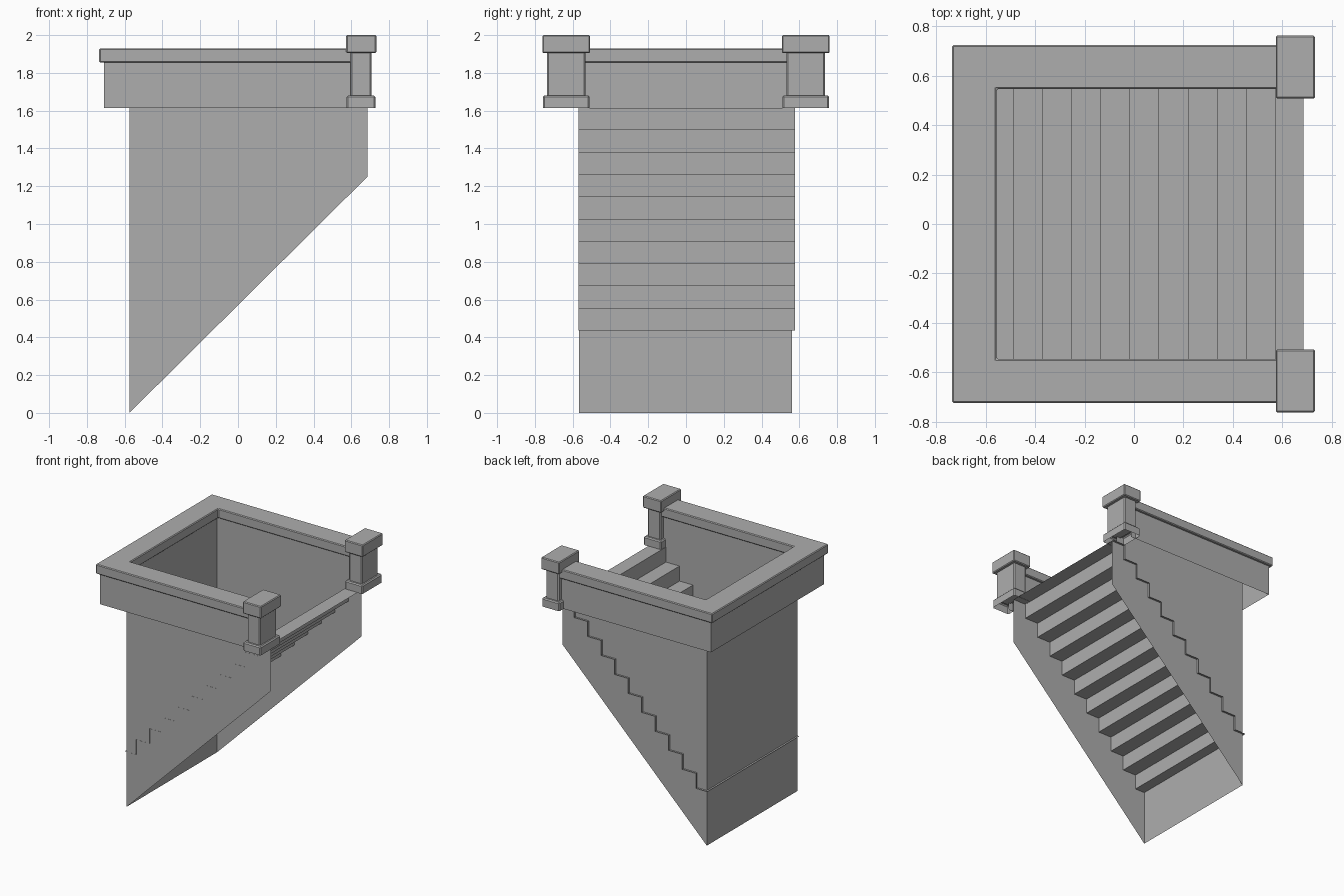
import bpy, bmesh

if "Cube" in bpy.data.objects:
    bpy.data.objects.remove(bpy.data.objects["Cube"])

grey = bpy.data.materials.new("stone_grey")
grey.diffuse_color = (0.42, 0.42, 0.42, 1)
grey.use_nodes = True
grey.node_tree.nodes["Principled BSDF"].inputs["Base Color"].default_value = grey.diffuse_color


def make(name, verts, faces, bevel=0.0):
    mesh = bpy.data.meshes.new(name)
    mesh.from_pydata(verts, [], faces)
    mesh.materials.append(grey)
    obj = bpy.data.objects.new(name, mesh)
    bpy.context.collection.objects.link(obj)
    if bevel:
        mod = obj.modifiers.new("soft_edge", 'BEVEL')
        mod.width = bevel
        mod.segments = 1
        mod.limit_method = 'ANGLE'
    return obj


def prism(name, outline, z0, z1, bevel=0.0, bottom=True):
    """Extrude a counter-clockwise outline from z0 to z1."""
    n = len(outline)
    verts = [(x, y, z0) for x, y in outline] + [(x, y, z1) for x, y in outline]
    faces = [(i, (i + 1) % n, n + (i + 1) % n, n + i) for i in range(n)]
    faces.append(tuple(range(n, 2 * n)))
    if bottom:
        faces.append(tuple(reversed(range(n))))
    return make(name, verts, faces, bevel)


def rect(x0, x1, y0, y1):
    return [(x0, y0), (x1, y0), (x1, y1), (x0, y1)]


# Shaft walls: thin sheets, sloping along the underside of the flight
XB, XF, YN, YP, TOP = -0.575, 0.685, -0.567, 0.562, 1.87
side = [(XB, 0), (XF, 1.25), (XF, 1.615), (0.64, 1.615), (0.64, TOP), (XB, TOP)]
make("side_wall_front", [(x, YN, z) for x, z in side], [tuple(range(6))])
make("side_wall_back", [(x, YP, z) for x, z in side], [tuple(reversed(range(6)))])
make("end_wall", [(XB, YN, 0), (XB, YN, TOP), (XB, YP, TOP), (XB, YP, 0)], [(0, 1, 2, 3)])

# Stair flight: folded sheet, slightly wider than the shaft
STEP = 0.118
path = [(XF, 1.615)]
for i in range(10):
    x = 0.572 - STEP * i
    path += [(x, 1.615 - STEP * i), (x, 1.615 - STEP * (i + 1))]
path.append((-0.59, 1.615 - STEP * 10))
verts = [(x, y, z) for x, z in path for y in (-0.568, 0.578)]
make("stair_flight", verts,
     [(2 * i, 2 * i + 1, 2 * i + 3, 2 * i + 2) for i in range(len(path) - 1)])

# Parapet: outer skirt, open underneath
skirt = [(0.62, 0.703), (-0.71, 0.703), (-0.71, -0.703), (0.62, -0.703)]
make("parapet_skirt",
     [(x, y, 1.613) for x, y in skirt] + [(x, y, 1.87) for x, y in skirt],
     [(i, i + 1, i + 5, i + 4) for i in range(3)])

# Coping: U-shaped slab on the parapet
coping = [(-0.735, -0.724), (0.62, -0.724), (0.62, -0.546), (-0.555, -0.546),
          (-0.555, 0.546), (0.62, 0.546), (0.62, 0.724), (-0.735, 0.724)]
prism("parapet_coping", coping, 1.855, 1.93, 0.006)

# Entrance posts: base, shaft and cap on each side
for side_name, yc in (("front", -0.634), ("back", 0.634)):
    prism("post_base_" + side_name, rect(0.575, 0.727, yc - 0.124, yc + 0.124),
          1.613, 1.68, 0.008, bottom=False)
    prism("post_shaft_" + side_name, rect(0.595, 0.708, yc - 0.102, yc + 0.102),
          1.67, 1.915, 0.008)
    prism("post_cap_" + side_name, rect(0.573, 0.732, yc - 0.127, yc + 0.127),
          1.905, 2.0, 0.006)
